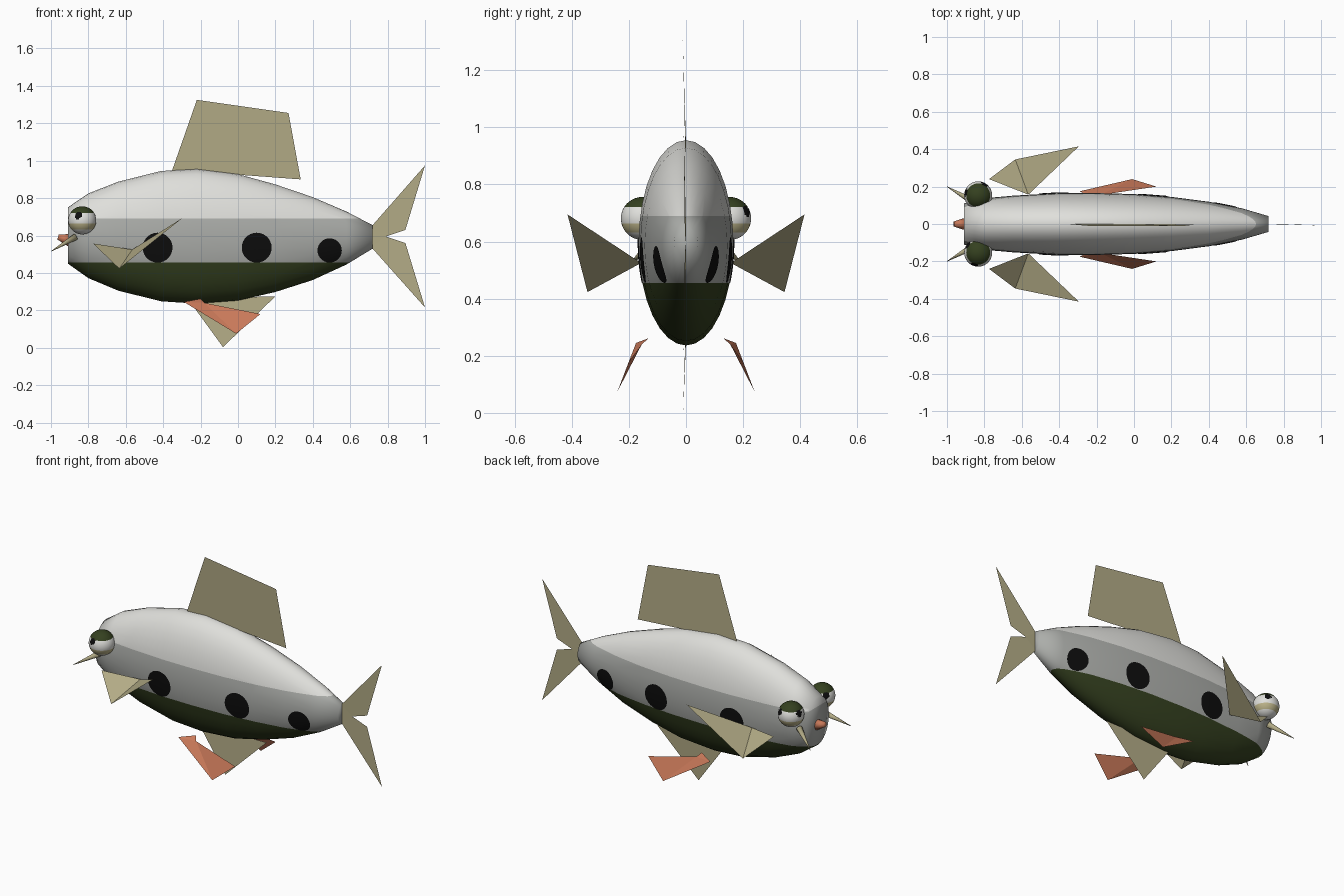
import bpy, bmesh, math
from mathutils import Vector

if "Cube" in bpy.data.objects:
    bpy.data.objects.remove(bpy.data.objects["Cube"])


def material(name, rgb):
    m = bpy.data.materials.new(name)
    m.diffuse_color = (*rgb, 1)
    m.use_nodes = True
    m.node_tree.nodes["Principled BSDF"].inputs["Base Color"].default_value = m.diffuse_color
    return m


WHITE = material("white", (0.74, 0.74, 0.71))
GREY = material("grey", (0.41, 0.42, 0.40))
GREEN = material("dark green", (0.035, 0.052, 0.014))
BLACK = material("black", (0.004, 0.004, 0.004))
OLIVE = material("olive", (0.45, 0.41, 0.24))
ORANGE = material("orange", (0.58, 0.19, 0.10))
TAN = material("tan", (0.50, 0.45, 0.25))


def finish(bm, name, mats, smooth=False):
    me = bpy.data.meshes.new(name)
    bm.to_mesh(me)
    bm.free()
    ob = bpy.data.objects.new(name, me)
    bpy.context.collection.objects.link(ob)
    for m in mats:
        me.materials.append(m)
    for p in me.polygons:
        p.use_smooth = smooth
    return ob


def sheet(name, points, faces, mat):
    bm = bmesh.new()
    vs = [bm.verts.new(p) for p in points]
    for f in faces:
        bm.faces.new([vs[i] for i in f])
    return finish(bm, name, [mat])


def cone(name, base, tip, r1, r2, mat, sides=12):
    base, tip = Vector(base), Vector(tip)
    d = tip - base
    bm = bmesh.new()
    bmesh.ops.create_cone(bm, cap_ends=True, segments=sides, radius1=r1,
                          radius2=r2, depth=d.length)
    ob = finish(bm, name, [mat], True)
    ob.rotation_mode = 'QUATERNION'
    ob.rotation_quaternion = d.to_track_quat('Z', 'Y')
    ob.location = (base + tip) / 2
    return ob


# Body stations: x, top, bottom, half width
RINGS = [(-0.91, 0.75, 0.45, 0.11), (-0.80, 0.825, 0.372, 0.138),
         (-0.64, 0.888, 0.305, 0.152), (-0.41, 0.945, 0.248, 0.165),
         (-0.22, 0.955, 0.236, 0.166), (0.0, 0.928, 0.252, 0.160),
         (0.20, 0.873, 0.298, 0.145), (0.40, 0.805, 0.362, 0.119),
         (0.58, 0.728, 0.445, 0.083), (0.72, 0.655, 0.53, 0.042)]
Z_BACK, Z_BELLY = 0.69, 0.455


def body_y(x, z):
    # Half width of the body at a given length and height
    for a, b in zip(RINGS, RINGS[1:]):
        if a[0] <= x <= b[0]:
            t = (x - a[0]) / (b[0] - a[0])
            _, top, bot, w = [p + (q - p) * t for p, q in zip(a, b)]
            u = (z - (top + bot) / 2) / ((top - bot) / 2)
            return w * math.sqrt(max(0, 1 - u * u))
    return 0


# Body, split into back, flank and belly colours
N = 32
bm = bmesh.new()
loops = []
for x, top, bot, w in RINGS:
    loops.append([bm.verts.new((x, w * math.cos(2 * math.pi * i / N),
                                (top + bot) / 2 + (top - bot) / 2 * math.sin(2 * math.pi * i / N)))
                  for i in range(N)])
for a, b in zip(loops, loops[1:]):
    for i in range(N):
        j = (i + 1) % N
        bm.faces.new((a[i], a[j], b[j], b[i]))
bm.faces.new(loops[0])
bm.faces.new(loops[-1])
bmesh.ops.recalc_face_normals(bm, faces=bm.faces)
for z in (Z_BACK, Z_BELLY):
    bmesh.ops.bisect_plane(bm, geom=bm.verts[:] + bm.edges[:] + bm.faces[:],
                           plane_co=(0, 0, z), plane_no=(0, 0, 1))
for f in bm.faces:
    z = f.calc_center_median().z
    f.material_index = 0 if z > Z_BACK else 1 if z > Z_BELLY else 2
finish(bm, "body", [WHITE, GREY, GREEN], True)

# Flank spots, laid on the body surface
for n, (cx, cz, r) in enumerate([(-0.43, 0.535, 0.08), (0.10, 0.535, 0.08), (0.49, 0.52, 0.065)]):
    for side in (-1, 1):
        bm = bmesh.new()
        rows = []
        for k in range(7):
            row = []
            for i in range(28):
                a = 2 * math.pi * i / 28
                x = cx + r * k / 6 * math.cos(a)
                z = max(Z_BELLY, cz + r * k / 6 * math.sin(a))
                row.append(bm.verts.new((x, side * (body_y(x, z) + 0.004), z)))
            rows.append(row)
        for a, b in zip(rows, rows[1:]):
            for i in range(28):
                j = (i + 1) % 28
                bm.faces.new((a[i], b[i], b[j], a[j]))
        bmesh.ops.remove_doubles(bm, verts=bm.verts, dist=0.0002)
        bmesh.ops.recalc_face_normals(bm, faces=bm.faces)
        if sum(f.normal.y for f in bm.faces) * side < 0:
            bmesh.ops.reverse_faces(bm, faces=bm.faces)
        finish(bm, f"spot_{n}_{'right' if side < 0 else 'left'}", [BLACK], True)

# Fins on the centre line
sheet("dorsal_fin", [(-0.355, 0, 0.94), (0.0, 0, 0.925), (0.335, -0.002, 0.90),
                     (0.27, -0.01, 1.255), (-0.22, -0.012, 1.325)], [(0, 1, 2, 3, 4)], OLIVE)
sheet("anal_fin", [(-0.26, 0, 0.25), (-0.08, -0.01, 0.003), (0.20, -0.002, 0.275),
                   (0.0, 0, 0.27)], [(0, 1, 2, 3)], OLIVE)
sheet("tail_fin", [(0.715, 0, 0.65), (0.715, 0, 0.535), (1.0, -0.008, 0.215),
                   (0.895, -0.004, 0.56), (0.79, 0, 0.595), (0.895, -0.004, 0.63),
                   (1.0, -0.008, 0.975)], [(0, 4, 5, 6), (0, 1, 4), (1, 2, 3, 4)], OLIVE)

PUPILS = {-1: [(-0.02, -0.066, 0.026), (-0.055, 0.04, 0.026)],
          1: [(-0.065, 0.015, 0.026), (0.035, 0.058, 0.026)]}
for s in (-1, 1):
    tag = "right" if s < 0 else "left"
    # Folded pectoral fin
    sheet("pectoral_fin_" + tag, [(-0.565, s * 0.157, 0.525), (-0.295, s * 0.415, 0.695),
                                  (-0.635, s * 0.345, 0.423), (-0.775, s * 0.24, 0.557)],
          [(0, 1, 2), (0, 2, 3)], OLIVE)
    # Pelvic fin
    sheet("pelvic_fin_" + tag, [(-0.29, s * 0.175, 0.245), (-0.20, s * 0.13, 0.262),
                                (-0.18, s * 0.155, 0.24), (0.12, s * 0.20, 0.18),
                                (-0.01, s * 0.24, 0.075)],
          [(0, 1, 2), (0, 2, 4), (2, 3, 4)], ORANGE)
    # Barbel
    cone("barbel_" + tag, (-0.87, s * 0.125, 0.592), (-1.0, s * 0.20, 0.515), 0.018, 0.001, OLIVE)
    # Eye with green lid, tan band and pupils
    bm = bmesh.new()
    bmesh.ops.create_uvsphere(bm, u_segments=56, v_segments=40, radius=0.075)
    for f in bm.faces:
        c = f.calc_center_median()
        if c.z > 0.037:
            f.material_index = 1
        elif -0.05 < c.z < -0.015:
            f.material_index = 2
        if any(c.angle(Vector(p)) < 0.27 for p in PUPILS[s]):
            f.material_index = 3
    eye = finish(bm, "eye_" + tag, [WHITE, GREEN, TAN, BLACK], True)
    eye.location = (-0.833, s * 0.153, 0.681)

# Mouth
cone("mouth", (-0.90, 0, 0.575), (-0.962, 0, 0.592), 0.034, 0.014, ORANGE)
